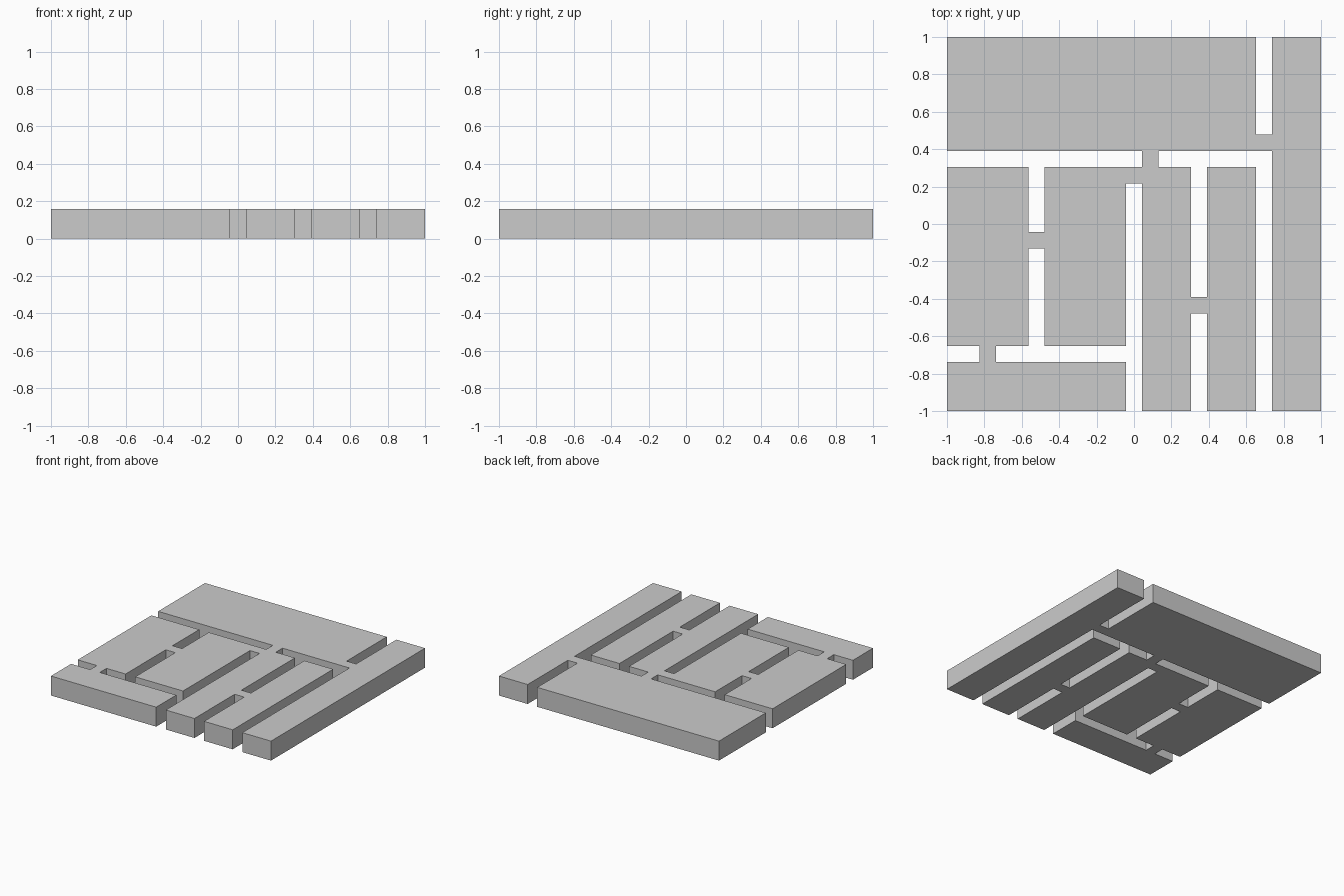
import bpy, bmesh

if "Cube" in bpy.data.objects:
    bpy.data.objects.remove(bpy.data.objects["Cube"])

N = 23            # plan is a 23 x 23 module
CELL = 2 / N
HEIGHT = 0.16

# Slots: (x range, y range, bridge cell left solid), in module cells
SLOTS = [
    ((19, 20), (0, 23), (19, 16)),   # right full-depth slot
    ((0, 20), (15, 16), (12, 15)),   # cross slot behind the rooms
    ((11, 12), (0, 15), (11, 14)),   # middle slot
    ((15, 16), (0, 15), (15, 6)),    # slot between the two strips
    ((0, 12), (3, 4), (2, 3)),       # front-left cross slot
    ((5, 6), (4, 15), (5, 10)),      # left slot
]


def is_open(i, j):
    return any(x[0] <= i < x[1] and y[0] <= j < y[1] and (i, j) != bridge
               for x, y, bridge in SLOTS)


# Flat plan grid with the slot cells removed
bm = bmesh.new()
bmesh.ops.create_grid(bm, x_segments=N, y_segments=N, size=1)
slot_faces = []
for f in bm.faces:
    c = f.calc_center_median()
    if is_open(int((c.x + 1) / CELL), int((c.y + 1) / CELL)):
        slot_faces.append(f)
bmesh.ops.delete(bm, geom=slot_faces, context='FACES')

# Raise the plan into a slab and merge flat areas
result = bmesh.ops.extrude_face_region(bm, geom=bm.faces[:])
top = [g for g in result['geom'] if isinstance(g, bmesh.types.BMVert)]
bmesh.ops.translate(bm, verts=top, vec=(0, 0, HEIGHT))
bmesh.ops.recalc_face_normals(bm, faces=bm.faces[:])
bmesh.ops.dissolve_limit(bm, angle_limit=0.01, verts=bm.verts[:], edges=bm.edges[:])

mesh = bpy.data.meshes.new("slotted_slab")
bm.to_mesh(mesh)
bm.free()
bpy.context.collection.objects.link(bpy.data.objects.new("slotted_slab", mesh))
